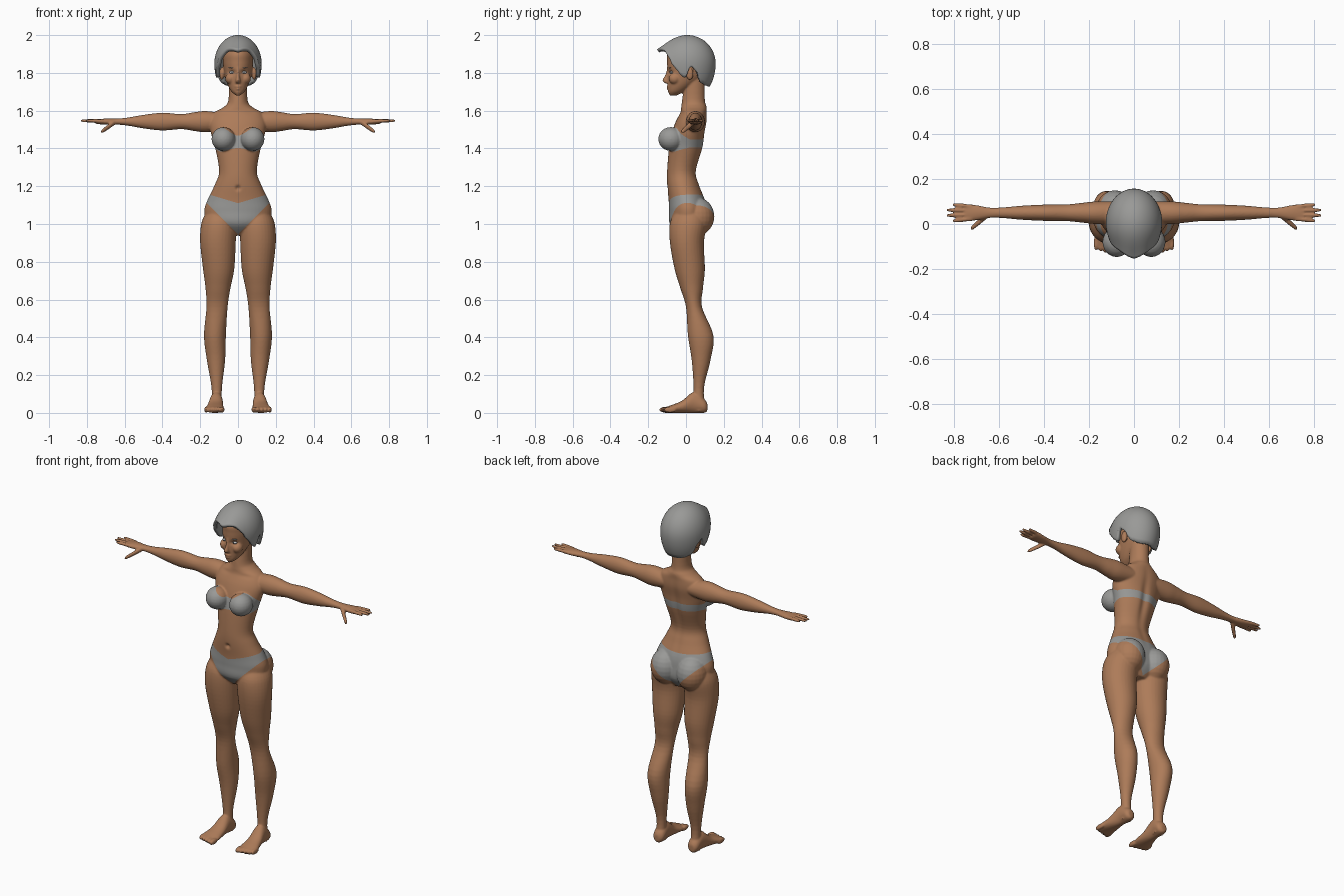
import bpy, bmesh
from math import sin, cos, pi, exp, sqrt
from mathutils import Vector, Matrix

default_cube = bpy.data.objects.get("Cube")
if default_cube:
    bpy.data.objects.remove(default_cube, do_unlink=True)


def material(name, red, green, blue):
    mat = bpy.data.materials.new(name)
    mat.use_nodes = True
    mat.diffuse_color = (red, green, blue, 1)
    mat.node_tree.nodes["Principled BSDF"].inputs["Base Color"].default_value = mat.diffuse_color
    return mat


skin = material("skin brown", .42, .2, .1)
grey = material("cloth and hair grey", .32, .32, .31)
white = material("eye white", .5, .5, .5)
dark = material("dark iris", .05, .05, .05)


def make_object(name, bm, *mats):
    mesh = bpy.data.meshes.new(name)
    bmesh.ops.recalc_face_normals(bm, faces=bm.faces)
    bm.to_mesh(mesh)
    bm.free()
    for mat in mats:
        mesh.materials.append(mat)
    mesh.shade_smooth()
    obj = bpy.data.objects.new(name, mesh)
    bpy.context.collection.objects.link(obj)
    return obj


def catmull_rom(before, start, end, after, t):
    return (start + (end - before) * t / 2
            + (before - start * 5 / 2 + end * 2 - after / 2) * t ** 2
            + (start * 3 - before - end * 3 + after) / 2 * t ** 3)


def spline(rows, steps=5):
    """Run a smooth curve through the stations."""
    padded = [rows[0], *rows, rows[-1]]
    for i in range(len(rows) - 1):
        for k in range(steps):
            yield [catmull_rom(*values, k / steps) for values in zip(*padded[i:i + 4])]
    yield rows[-1]


def loft(bm, axis, rows, side=1, segments=32):
    """Oval rings along an axis; a row is position, then the limits across it."""
    first, second = [i for i in range(3) if i != axis]
    rings = []
    for position, low, high, near, far in spline(rows):
        ring = []
        for k in range(segments):
            angle = 2 * pi * k / segments
            co = Vector()
            co[axis] = position
            co[first] = (low + high + (high - low) * cos(angle)) / 2
            co[second] = (near + far + (far - near) * sin(angle)) / 2
            co.x *= side
            ring.append(bm.verts.new(co))
        rings.append(ring)
    for upper, lower in zip(rings, rings[1:]):
        for k in range(segments):
            bm.faces.new((upper[k], upper[k - 1], lower[k - 1], lower[k]))
    bm.faces.new(rings[0])
    bm.faces.new(rings[-1])


def column(bm, rows):
    """Symmetric upright loft; a row is height, half width, front and back."""
    loft(bm, 2, [(z, -half, half, front, back) for z, half, front, back in rows], segments=48)


def finger(bm, start, end, radius, side):
    """Tapered round digit from knuckle to tip."""
    start, end = Vector(start), Vector(end)
    rows = []
    for along, scale in ((0, 1), (.5, 1), (.9, .8), (1, .4)):
        x, y, z = start.lerp(end, along)
        r = radius * scale
        rows.append((x, y - r, y + r, z - r, z + r))
    loft(bm, 0, rows, side, segments=12)


def ball(bm, centre, radii, side=1):
    x, y, z = centre
    matrix = Matrix.Translation((x * side, y, z)) @ Matrix.Diagonal((*radii, 1))
    bmesh.ops.create_uvsphere(bm, u_segments=24, v_segments=12, radius=1, matrix=matrix)


body = bmesh.new()

# Torso and neck
column(body, [(.94, .07, -.03, .07), (1, .16, -.085, .11), (1.07, .178, -.09, .11),
              (1.13, .16, -.092, .1), (1.21, .122, -.1, .07), (1.28, .1, -.1, .055),
              (1.4, .12, -.09, .09), (1.48, .143, -.075, .1), (1.54, .15, -.055, .11),
              (1.59, .125, -.03, .11), (1.62, .075, -.025, .11), (1.66, .05, -.02, .1),
              (1.8, .05, 0, .1)])

# Head, nose, lips and chin
column(body, [(1.68, .01, -.085, -.05), (1.7, .034, -.094, -.01), (1.73, .052, -.096, .035),
              (1.77, .066, -.098, .09), (1.81, .074, -.098, .12), (1.86, .08, -.1, .13),
              (1.91, .075, -.095, .13), (1.97, .03, -.03, .06)])
column(body, [(1.83, .008, -.1, -.08), (1.79, .008, -.11, -.08),
              (1.76, .013, -.125, -.08), (1.745, .013, -.11, -.08)])
ball(body, (0, -.09, 1.728), (.02, .013, .006))
ball(body, (0, -.088, 1.715), (.017, .013, .007))
ball(body, (0, -.08, 1.7), (.02, .015, .014))

for side in (1, -1):
    # Bust, buttocks, ears and cheeks
    ball(body, (.077, -.08, 1.45), (.063, .067, .063), side)
    ball(body, (.085, .06, 1.04), (.085, .09, .1), side)
    ball(body, (.086, .02, 1.795), (.012, .02, .034), side)
    ball(body, (.04, -.06, 1.77), (.028, .032, .03), side)
    # Leg
    loft(body, 2, [(1.06, .03, .17, -.06, .1), (1, .01, .195, -.086, .11), (.9, .012, .2, -.085, .095),
                   (.76, .02, .185, -.06, .1), (.66, .04, .172, -.03, .09), (.56, .055, .167, 0, .085),
                   (.41, .064, .18, .01, .145), (.28, .068, .165, .03, .13),
                   (.13, .085, .14, .04, .095), (.01, .085, .14, .035, .105)], side)
    # Foot with toes
    loft(body, 1, [(.113, .1, .13, .01, .05), (.095, .08, .145, 0, .075), (.04, .08, .15, 0, .11),
                   (-.02, .077, .163, 0, .065), (-.075, .073, .177, 0, .042),
                   (-.11, .08, .17, 0, .03)], side)
    for toe in range(5):
        width = .01 if toe else .014
        ball(body, (.085 + toe * .021, toe * .006 - .108, .017), (width, .034, .016), side)
    # Arm and palm, from half depth and half height along a level line
    arm = [(.08, .05, .045), (.17, .05, .056), (.23, .044, .05), (.3, .037, .04),
           (.4, .036, .047), (.5, .031, .036), (.58, .024, .022), (.64, .023, .016),
           (.7, .034, .016), (.74, .038, .013), (.755, .034, .01)]
    loft(body, 0, [(x, .05 - deep, .05 + deep, 1.542 - tall, 1.542 + tall)
                   for x, deep, tall in arm], side)
    # Fingers fan out and the middle ones reach furthest; the thumb drops forward
    for spread in (-1.5, -.5, .5, 1.5):
        tip = .837 - .014 * spread ** 2
        finger(body, (.72, .05 + spread * .018, 1.545), (tip, .05 + spread * .024, 1.547), .0095, side)
    finger(body, (.65, .04, 1.54), (.725, -.022, 1.487), .014, side)

# Fuse the parts into one smooth skin
raw = make_object("raw_body", body, skin)
remesh = raw.modifiers.new("fuse", 'REMESH')
remesh.mode, remesh.voxel_size = 'VOXEL', .005
soften = raw.modifiers.new("soften", 'SMOOTH')
soften.factor, soften.iterations = .5, 4
graph = bpy.context.evaluated_depsgraph_get()
fused = bpy.data.meshes.new_from_object(raw.evaluated_get(graph))
bm = bmesh.new()
bm.from_mesh(fused)
bpy.data.objects.remove(raw, do_unlink=True)
bpy.data.meshes.remove(fused)

# Hollows of spine, navel, eye sockets and collarbones: centre, reach, inward push
dents = [((0, .1, 1.36), (.022, .05, .17), -.012),
         ((0, -.1, 1.19), (.012, .03, .012), .012)]
for side in (1, -1):
    dents += [((.032 * side, -.09, 1.803), (.018, .03, .012), .012),
              ((.09 * side, -.04, 1.59), (.05, .03, .012), .006)]
for vert in bm.verts:
    for centre, reach, push in dents:
        distance = sum(((p - c) / r) ** 2 for p, c, r in zip(vert.co, centre, reach))
        vert.co.y += push * exp(-distance)
    vert.co.z = max(vert.co.z, 0)


def cloth(point):
    """Negative inside the bandeau top or the briefs."""
    across = abs(point.x)
    front = min(1, max(0, (.02 - point.y) / .08))
    cup = front * exp(-((across - .095) / .06) ** 2)
    top = 1.447 + front * .016 + cup * .052
    bottom = 1.405 - cup * .022
    bandeau = max(point.z - top, bottom - point.z, across - .158)
    waist = 1.11 + across * .3
    if point.y > 0:
        waist += max(0, .04 - across / 4)
    briefs = max(point.z - waist, .945 + across - point.z)
    return min(bandeau, briefs)


# Cut the skin along the garment borders, then colour the faces inside
field = {vert: cloth(vert.co) for vert in bm.verts}
cuts = []
for edge in list(bm.edges):
    start, end = edge.verts
    here, there = field[start], field[end]
    if here * there < 0:
        cuts.append(bmesh.utils.edge_split(edge, start, here / (here - there))[1])
bmesh.ops.connect_verts(bm, verts=cuts)
for face in bm.faces:
    face.material_index = int(cloth(face.calc_center_median()) < 0)
make_object("body", bm, skin, grey)

# Hair: a cap whose lower edge follows fringe, sideburn, ear gap and nape
hairline = list(spline([(0, 1.925), (22, 1.93), (42, 1.915), (58, 1.86), (73, 1.8), (86, 1.775),
                        (96, 1.83), (108, 1.81), (125, 1.75), (150, 1.73), (180, 1.73)]))


def edge_height(degrees):
    return min(hairline, key=lambda station: abs(station[0] - degrees))[1]


hair = bmesh.new()
columns, levels = 96, 20
grid = []
for level in range(levels + 1):
    drop = level / levels
    ring = []
    for k in range(columns):
        angle = 2 * pi * k / columns
        low = edge_height(360 * min(k, columns - k) / columns)
        z = 2 - (2 - low) * (1 - cos(drop * pi / 2))
        half_height = .15 if z > 1.85 else .2
        swell = sqrt(max(0, 1 - ((z - 1.85) / half_height) ** 2))
        flick = .03 * drop ** 4 * max(0, cos(angle)) ** 2
        ring.append(hair.verts.new((.125 * swell * sin(angle),
                                    .007 - .15 * swell * cos(angle) - flick, z)))
    grid.append(ring)
for upper, lower in zip(grid, grid[1:]):
    for k in range(columns):
        hair.faces.new((upper[k - 1], upper[k], lower[k], lower[k - 1]))
bmesh.ops.remove_doubles(hair, verts=hair.verts, dist=.0005)
cap = make_object("hair", hair, grey)
shell = cap.modifiers.new("thickness", 'SOLIDIFY')
shell.thickness, shell.offset = .02, -1

# Eyes and brows
for side, label in ((1, "left"), (-1, "right")):
    for part, centre, radii, mat in (
            ("eye", (.032, -.076, 1.803), (.015, .011, .007), white),
            ("iris", (.032, -.083, 1.803), (.005, .005, .005), dark),
            ("brow", (.034, -.085, 1.827), (.02, .008, .0025), grey)):
        bm = bmesh.new()
        ball(bm, centre, radii, side)
        make_object(f"{label}_{part}", bm, mat)
